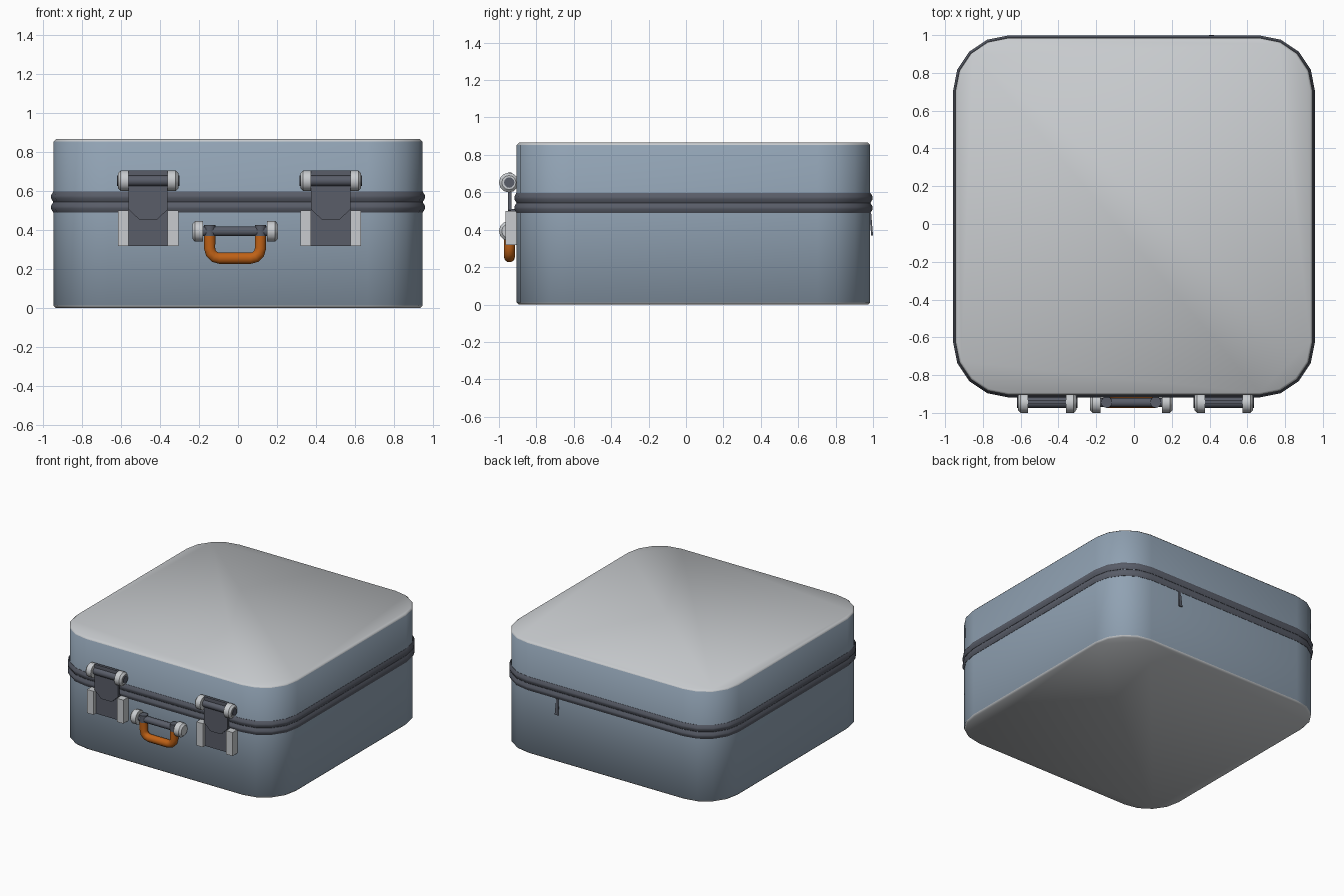
import bpy, bmesh, math
from mathutils import Vector

if "Cube" in bpy.data.objects:
    bpy.data.objects.remove(bpy.data.objects["Cube"])


def mat(name, rgb):
    m = bpy.data.materials.new(name)
    m.diffuse_color = (*rgb, 1)
    m.use_nodes = True
    m.node_tree.nodes["Principled BSDF"].inputs["Base Color"].default_value = m.diffuse_color
    return m


BLUE = mat("blue_grey", (0.28, 0.36, 0.45))
LIGHT = mat("light_grey", (0.58, 0.60, 0.62))
DARK = mat("dark_grey", (0.10, 0.11, 0.14))
ORANGE = mat("orange", (0.52, 0.12, 0.008))


def loft(name, loops, mats, angle=40, closed=False, rule=None):
    """Skin equal-length point loops; cap the ends, or join them if closed."""
    bm = bmesh.new()
    rings = [[bm.verts.new(p) for p in lp] for lp in loops]
    n = len(rings[0])
    pairs = list(zip(rings, rings[1:]))
    if closed:
        pairs.append((rings[-1], rings[0]))
    for a, b in pairs:
        for i in range(n):
            j = (i + 1) % n
            bm.faces.new((a[i], a[j], b[j], b[i]))
    if not closed:
        bm.faces.new(rings[0][::-1])
        bm.faces.new(rings[-1])
    bmesh.ops.recalc_face_normals(bm, faces=bm.faces)
    for f in bm.faces:
        f.smooth = True
        f.material_index = rule(f) if rule else 0
    me = bpy.data.meshes.new(name)
    bm.to_mesh(me)
    bm.free()
    for m in mats:
        me.materials.append(m)
    me.set_sharp_from_angle(angle=math.radians(angle))
    ob = bpy.data.objects.new(name, me)
    bpy.context.collection.objects.link(ob)
    return ob


def outline(off, z):
    """Rounded square of the case, grown by off."""
    c, r, pts = 0.665, 0.28 + off, []
    for k, (sx, sy) in enumerate(((1, 1), (-1, 1), (-1, -1), (1, -1))):
        for i in range(5):
            a = math.radians(90 * k + 22.5 * i)
            pts.append((sx * c + r * math.cos(a), 0.04 + sy * c + r * math.sin(a), z))
    return pts


def box(name, x0, x1, y0, y1, z0, z1, m):
    sq = [(x0, y0), (x1, y0), (x1, y1), (x0, y1)]
    return loft(name, [[(x, y, z) for x, y in sq] for z in (z0, z1)], [m])


def disc(name, xr, y, z, m, n=12):
    """Turned part along x, from (x, radius) pairs."""
    loops = [[(x, y + r * math.cos(2 * math.pi * i / n), z + r * math.sin(2 * math.pi * i / n))
              for i in range(n)] for x, r in xr]
    return loft(name, loops, [m])


def knob(name, x0, x1, z):
    """Lug with a bevelled outer end at x1."""
    s = 0.014 if x1 > x0 else -0.014
    disc(name, [(x0, 0.053), (x1 - s, 0.053), (x1, 0.038)], -0.947, z, LIGHT)


# Case shell with pale top and bottom panels
loft("case_shell", [outline(-0.012, 0), outline(0, 0.012), outline(0, 0.853), outline(-0.012, 0.865)],
     [BLUE, LIGHT], 85, rule=lambda f: int(abs(f.normal.z) > 0.3))

# Two rims around the seam
for nm, z in (("lower_rim", 0.516), ("upper_rim", 0.57)):
    prof = [(-0.012, -0.026), (0.002, -0.026), (0.013, -0.006), (0.013, 0.006), (0.002, 0.026), (-0.012, 0.026)]
    loft(nm, [outline(o, z + dz) for o, dz in prof], [DARK], 50, closed=True)

# Clasps: plates, side rails, lugs and pin
for side, cx in (("left", -0.46), ("right", 0.475)):
    p = side + "_clasp_"
    box(p + "base", cx - 0.1, cx + 0.1, -0.938, -0.9, 0.318, 0.51, DARK)
    tongue = [(-0.1, 0.705), (-0.1, 0.505), (-0.045, 0.452), (0.045, 0.452), (0.1, 0.505), (0.1, 0.705)]
    loft(p + "tongue", [[(cx + x, y, z) for x, z in tongue] for y in (-0.952, -0.932)], [DARK])
    disc(p + "pin", [(cx - 0.16, 0.028), (cx + 0.16, 0.028)], -0.945, 0.652, DARK)
    for s in (-1, 1):
        xa, xb = sorted((cx + s * 0.1, cx + s * 0.155))
        box(p + "rail", xa, xb, -0.966, -0.9, 0.318, 0.5, LIGHT)
        knob(p + "lug", cx + s * 0.1, cx + s * 0.155, 0.652)

# Handle: bent tube with dark ends
HX, HY = -0.015, -0.944
half = [(0.13, 0.425), (0.13, 0.37), (0.13, 0.305)]
half += [(0.08 + 0.05 * math.cos(a), 0.305 - 0.05 * math.sin(a))
         for a in (math.pi / 6, math.pi / 3, math.pi / 2)]
path = [Vector((HX - x, HY, z)) for x, z in half] + [Vector((HX + x, HY, z)) for x, z in half[::-1]]
tube = []
for i, pt in enumerate(path):
    t = (path[min(i + 1, len(path) - 1)] - path[max(i - 1, 0)]).normalized()
    u, v = Vector((0, 1, 0)), t.cross(Vector((0, 1, 0)))
    tube.append([pt + 0.03 * (u * math.cos(k * math.pi / 5) + v * math.sin(k * math.pi / 5)) for k in range(10)])
loft("handle", tube, [ORANGE, DARK], 50, rule=lambda f: int(f.calc_center_median().z > 0.37))
disc("handle_pin", [(HX - 0.2, 0.025), (HX + 0.2, 0.025)], -0.945, 0.393, DARK)
for s in (-1, 1):
    knob("handle_lug", HX + s * 0.163, HX + s * 0.219, 0.393)

# Small slanted zip pull on the back
loft("zip_pull", [[(0.41 - w, y0, z), (0.41 + w, y0, z), (0.41 + w, y1, z), (0.41 - w, y1, z)]
                  for w, y0, y1, z in ((0.014, 0.99, 1.0, 0.37), (0.008, 0.98, 0.99, 0.49))], [DARK])
